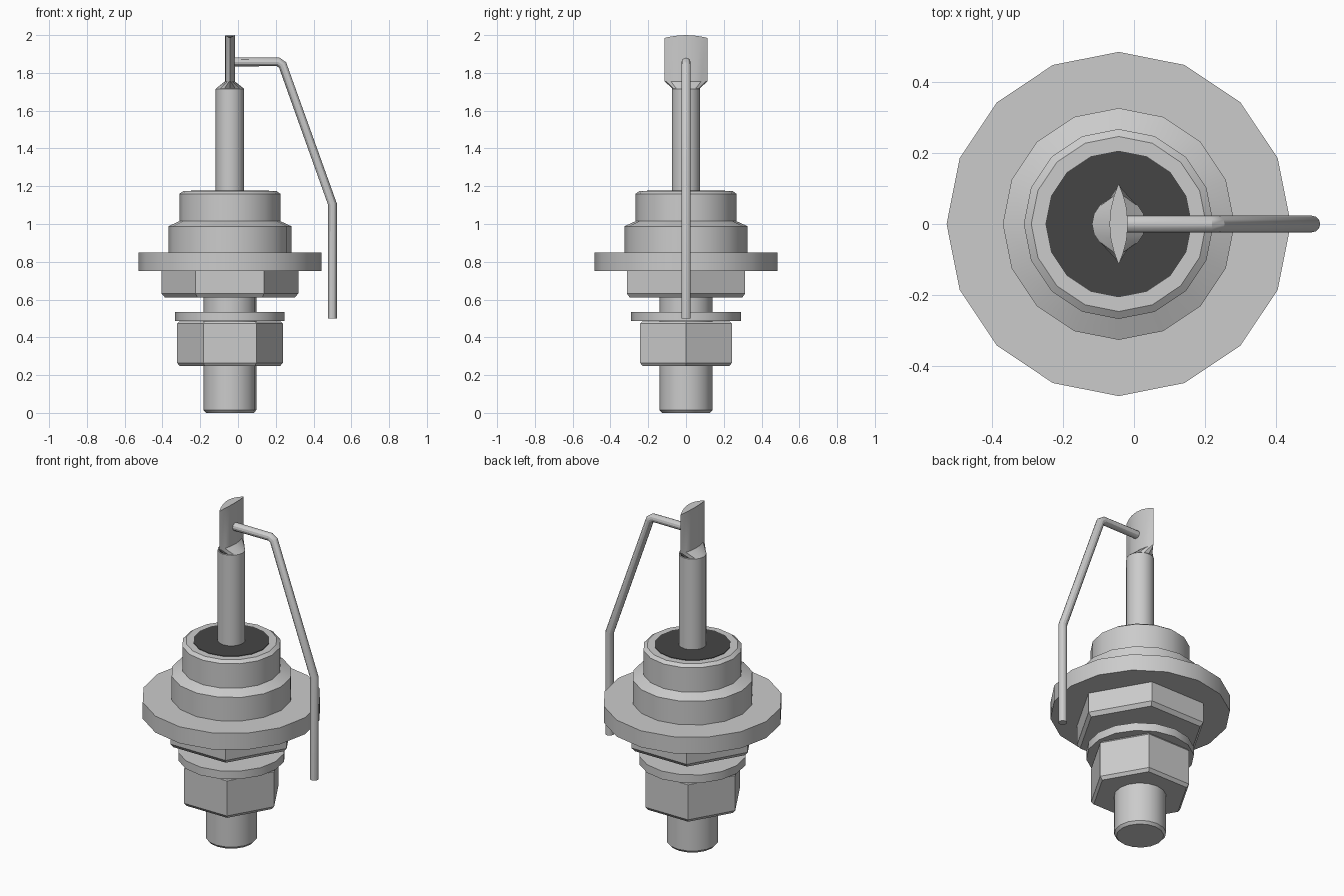
import bpy, bmesh, math

cube = bpy.data.objects.get("Cube")
if cube:
    bpy.data.objects.remove(cube, do_unlink=True)

AXIS_X = -0.043  # centre line of all turned parts


def material(name, v):
    m = bpy.data.materials.new(name)
    m.use_nodes = True
    m.diffuse_color = (v, v, v, 1)
    m.node_tree.nodes["Principled BSDF"].inputs["Base Color"].default_value = (v, v, v, 1)
    return m


metal = material("grey metal", 0.6)
dark = material("dark insulator", 0.06)


def loft(name, rings, mat):
    """Skin a stack of equal-length point rings and cap both ends."""
    bm = bmesh.new()
    loops = [[bm.verts.new(p) for p in ring] for ring in rings]
    n = len(loops[0])
    for a, b in zip(loops, loops[1:]):
        for i in range(n):
            j = (i + 1) % n
            bm.faces.new((a[i], a[j], b[j], b[i]))
    bm.faces.new(loops[0][::-1])
    bm.faces.new(loops[-1])
    bmesh.ops.recalc_face_normals(bm, faces=bm.faces)
    me = bpy.data.meshes.new(name)
    bm.to_mesh(me)
    bm.free()
    me.materials.append(mat)
    ob = bpy.data.objects.new(name, me)
    ob.location.x = AXIS_X
    bpy.context.collection.objects.link(ob)
    smooth(ob)
    return ob


def smooth(ob):
    bpy.ops.object.select_all(action='DESELECT')
    ob.select_set(True)
    bpy.context.view_layer.objects.active = ob
    bpy.ops.object.shade_smooth_by_angle(angle=math.radians(30))


def circle(r, z, n=16):
    return [(r * math.cos(2 * math.pi * i / n), r * math.sin(2 * math.pi * i / n), z)
            for i in range(n)]


def turned(name, profile, n=16, mat=metal):
    return loft(name, [circle(r, z, n) for r, z in profile], mat)


# Mounting stud, nut and washer
turned("threaded_stud", [(0.127, 0), (0.14, 0.015), (0.14, 0.65)])
turned("nut", [(0.265, 0.247), (0.28, 0.265), (0.28, 0.472), (0.268, 0.485)], 6)
turned("washer", [(0.29, 0.487), (0.29, 0.535)])

# Housing
turned("hex_base", [(0.343, 0.61), (0.362, 0.632), (0.362, 0.752)], 6)
turned("flange", [(0.484, 0.75), (0.484, 0.848)])
turned("collar", [(0.326, 0.84), (0.326, 0.988), (0.267, 1.015),
                  (0.267, 1.16), (0.246, 1.175)])
turned("insulator_disk", [(0.206, 1.17), (0.206, 1.178)], 16, dark)

# Terminal rod, squeezed into a thin lens-shaped blade at the top
turned("terminal_rod", [(0.075, 1.17), (0.075, 1.715), (0.06, 1.725)])


def lens(z, drop=0.0, n=16):
    ring = []
    for i in range(n):
        a = 2 * math.pi * i / n
        s = math.sin(a)
        x = math.copysign(0.026 * (1 - s * s), math.cos(a))
        if abs(abs(s) - 1) < 1e-6:
            x = 0
        ring.append((x, 0.113 * s, z - drop * s * s))
    return ring


loft("terminal_blade", [circle(0.073, 1.718), lens(1.755), lens(2.0, 0.015)], metal)

# Bent lead wire, joined to the blade
cu = bpy.data.curves.new("lead_wire", 'CURVE')
cu.dimensions = '3D'
cu.bevel_depth = 0.0235
cu.bevel_resolution = 4
cu.use_fill_caps = True
path = [(-0.03, 1.858), (0.213, 1.858), (0.236, 1.842), (0.5, 1.105), (0.5, 0.5)]
sp = cu.splines.new('POLY')
sp.points.add(len(path) - 1)
for p, (x, z) in zip(sp.points, path):
    p.co = (x, 0, z, 1)
wire = bpy.data.objects.new("lead_wire", cu)
bpy.context.collection.objects.link(wire)
cu.materials.append(metal)
bpy.ops.object.select_all(action='DESELECT')
wire.select_set(True)
bpy.context.view_layer.objects.active = wire
bpy.ops.object.convert(target='MESH')
smooth(bpy.context.view_layer.objects.active)
